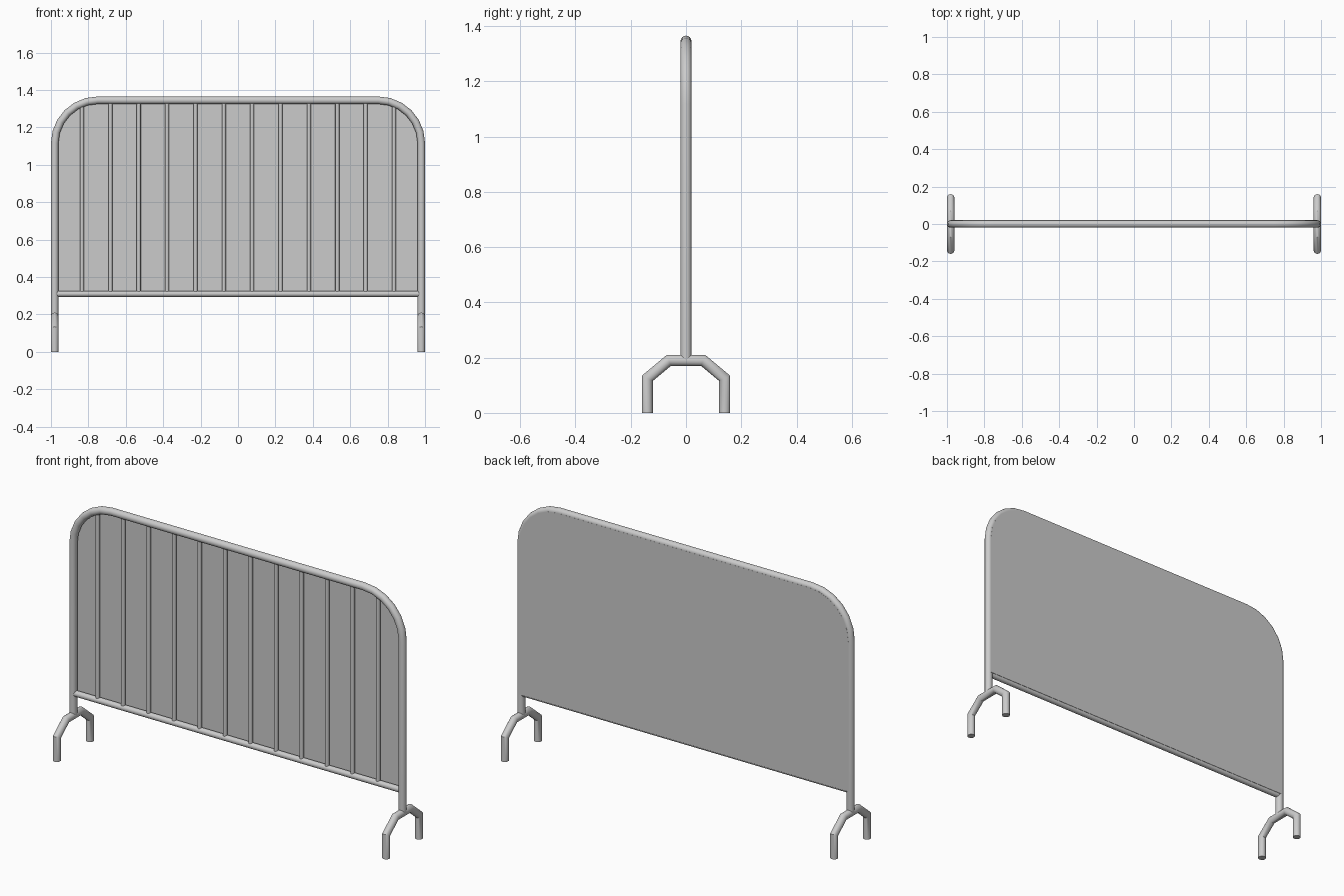
import bpy, bmesh, math
from mathutils import Vector

cube = bpy.data.objects.get("Cube")
if cube:
    bpy.data.objects.remove(cube, do_unlink=True)

# Single painted-steel colour
steel = bpy.data.materials.new("light_grey_steel")
steel.use_nodes = True
GREY = (0.6, 0.6, 0.6, 1)
steel.diffuse_color = GREY
steel.node_tree.nodes["Principled BSDF"].inputs["Base Color"].default_value = GREY


def finish(name, bm, smooth=True):
    bmesh.ops.recalc_face_normals(bm, faces=bm.faces)
    mesh = bpy.data.meshes.new(name)
    bm.to_mesh(mesh)
    bm.free()
    mesh.materials.append(steel)
    obj = bpy.data.objects.new(name, mesh)
    bpy.context.collection.objects.link(obj)
    if smooth:
        bpy.ops.object.select_all(action='DESELECT')
        obj.select_set(True)
        bpy.context.view_layer.objects.active = obj
        bpy.ops.object.shade_smooth_by_angle(angle=math.radians(35))
    return obj


def tube(name, path, normal, radius, sides=16):
    """Round tube with mitred bends along a path lying in one plane."""
    path, normal = [Vector(p) for p in path], Vector(normal)
    bm = bmesh.new()
    rings = []
    for i, p in enumerate(path):
        into = (p - path[i - 1]).normalized() if i else None
        out = (path[i + 1] - p).normalized() if i + 1 < len(path) else into
        into = into or out
        tangent = (into + out).normalized()
        side = tangent.cross(normal) / tangent.dot(out)
        angles = [math.tau * k / sides for k in range(sides)]
        rings.append([bm.verts.new(p + radius * (side * math.cos(a) + normal * math.sin(a)))
                      for a in angles])
    for a, b in zip(rings, rings[1:]):
        for k in range(sides):
            j = (k + 1) % sides
            bm.faces.new((a[k], a[j], b[j], b[k]))
    bm.faces.new(rings[0])
    bm.faces.new(rings[-1])
    return finish(name, bm)


HALF, TOP, BEND, RAIL_Z = 0.98, 1.345, 0.23, 0.31


def arch(bottom, y=0.0, steps=6):
    """Upside-down U outline with rounded shoulders."""
    right = [(HALF, y, bottom)]
    for i in range(steps + 1):
        a = math.pi / 2 * i / steps
        right.append((HALF - BEND + BEND * math.cos(a), y, TOP - BEND + BEND * math.sin(a)))
    return right + [(-x, y, z) for x, y, z in reversed(right)]


# Bent outer frame and lower rail
tube("outer_frame", arch(0.19), (0, 1, 0), 0.02)
tube("bottom_rail", [(-0.967, 0, RAIL_Z), (0.967, 0, RAIL_Z)], (0, 1, 0), 0.016)

# Upright bars
BARS = 12
for i in range(BARS):
    x = -0.834 + 1.668 * i / (BARS - 1)
    over = max(0, abs(x) - (HALF - BEND))
    top = TOP - BEND + math.sqrt(BEND ** 2 - over ** 2)
    tube(f"upright_bar_{i + 1}", [(x, 0, RAIL_Z), (x, 0, top)], (0, 1, 0), 0.011, 12)

# Sheet panel fixed to the back of the frame
bm = bmesh.new()
sheet = bm.faces.new([bm.verts.new(p) for p in arch(RAIL_Z, 0.0205)])
extruded = bmesh.ops.extrude_face_region(bm, geom=[sheet])
moved = [v for v in extruded["geom"] if isinstance(v, bmesh.types.BMVert)]
bmesh.ops.translate(bm, verts=moved, vec=(0, -0.002, 0))
finish("back_panel", bm, smooth=False)

# Forked feet under each post
half_foot = [(0.14, 0), (0.14, 0.125), (0.062, 0.19)]
profile = half_foot + [(-y, z) for y, z in reversed(half_foot)]
for side, x in (("left", HALF), ("right", -HALF)):
    tube(f"{side}_foot", [(x, y, z) for y, z in profile], (1, 0, 0), 0.02)
